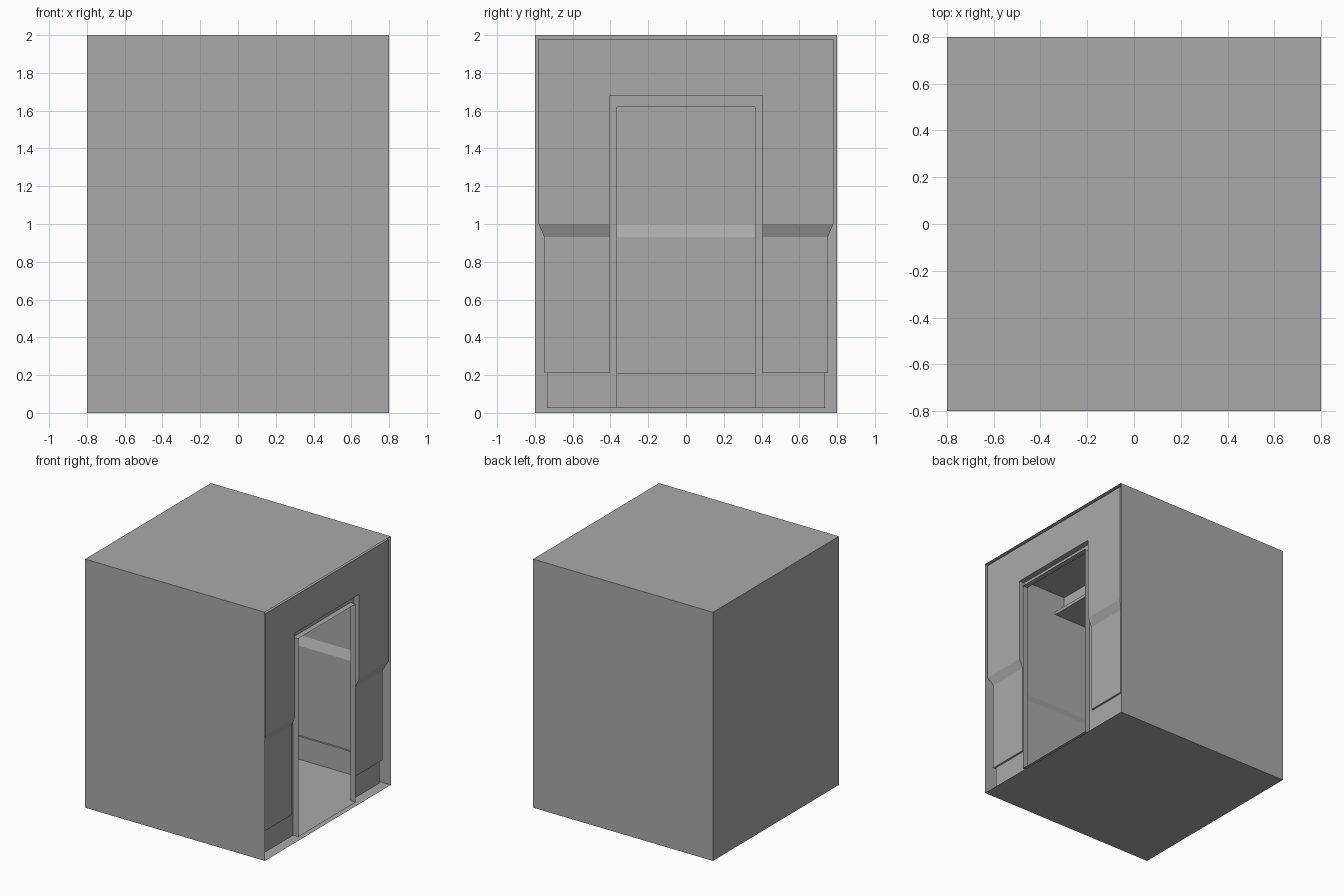
import bpy, bmesh

if "Cube" in bpy.data.objects:
    bpy.data.objects.remove(bpy.data.objects["Cube"], do_unlink=True)

grey = bpy.data.materials.new("plain_grey")
grey.use_nodes = True
grey.diffuse_color = (0.4, 0.4, 0.4, 1)
grey.node_tree.nodes["Principled BSDF"].inputs["Base Color"].default_value = (0.4, 0.4, 0.4, 1)

SHIFT = 0.012                 # the doorway wall sits slightly further out
TRIM_X = 0.735 + SHIFT        # trim plane, flush with the skirting
OUT_X = 0.78 + SHIFT          # outer end of the door passage
TRIM_Y, TRIM_Z = 0.405, 1.68
DOOR_Y, DOOR_Z = 0.365, 1.62
FLOOR, CEIL = 0.025, 1.98
# Wall section: half width, height
SECTION = [(0.735, FLOOR), (0.735, 0.21), (0.75, 0.21),
           (0.75, 0.93), (0.78, 1.0), (0.78, CEIL)]


def finish(name, bm):
    mesh = bpy.data.meshes.new(name)
    bm.to_mesh(mesh)
    bm.free()
    mesh.materials.append(grey)
    obj = bpy.data.objects.new(name, mesh)
    bpy.context.collection.objects.link(obj)
    return obj


def face(bm, points):
    return bm.faces.new([bm.verts.new(p) for p in points])


def block(name, x0, x1, y0, y1, z0, z1, open_side=False):
    bm = bmesh.new()
    bmesh.ops.create_cube(bm, size=1)
    for v in bm.verts:
        v.co = [lo + (c + 0.5) * (hi - lo) for c, lo, hi in
                zip(v.co, (x0, y0, z0), (x1, y1, z1))]
    if open_side:
        side = [f for f in bm.faces if f.normal.x > 0.9]
        bmesh.ops.delete(bm, geom=side, context='FACES_ONLY')
    return finish(name, bm)


# Outer casing, open on the doorway side
block("outer_casing", -0.8, 0.8, -0.8, 0.8, 0, 2, open_side=True)

# Inner room lining: stacked rectangular rings
bm = bmesh.new()
rings = [[bm.verts.new(p) for p in ((-w, -w, z), (w + SHIFT, -w, z),
                                    (w + SHIFT, w, z), (-w, w, z))]
         for w, z in SECTION]
for low, high in zip(rings, rings[1:]):
    for i in range(4):
        j = (i + 1) % 4
        bm.faces.new((low[j], low[i], high[i], high[j]))
bm.faces.new(rings[0])
bm.faces.new(rings[-1][::-1])

# Cut the doorway out of the +x wall
for co, no in (((0, -TRIM_Y, 0), (0, 1, 0)), ((0, TRIM_Y, 0), (0, 1, 0)),
               ((0, 0, TRIM_Z), (0, 0, 1))):
    wall = [f for f in bm.faces if f.calc_center_median().x > 0.7]
    parts = set(wall)
    for f in wall:
        parts.update(f.edges)
        parts.update(f.verts)
    bmesh.ops.bisect_plane(bm, geom=list(parts), plane_co=co, plane_no=no)
hole = []
for f in bm.faces:
    c = f.calc_center_median()
    if c.x > 0.7 and abs(c.y) < TRIM_Y - 0.01 and c.z < TRIM_Z:
        hole.append(f)
bmesh.ops.delete(bm, geom=hole, context='FACES')
finish("room_lining", bm)

# Door trim: flat surround with returns to the wall
bm = bmesh.new()
for s in (-1, 1):
    face(bm, [(TRIM_X, s * TRIM_Y, FLOOR), (TRIM_X, s * DOOR_Y, FLOOR),
              (TRIM_X, s * DOOR_Y, DOOR_Z), (TRIM_X, s * TRIM_Y, TRIM_Z)])
    profile = [(w + SHIFT, s * TRIM_Y, z) for w, z in SECTION[1:-1]]
    face(bm, profile + [(OUT_X, s * TRIM_Y, TRIM_Z), (TRIM_X, s * TRIM_Y, TRIM_Z)])
face(bm, [(TRIM_X, -TRIM_Y, TRIM_Z), (TRIM_X, -DOOR_Y, DOOR_Z),
          (TRIM_X, DOOR_Y, DOOR_Z), (TRIM_X, TRIM_Y, TRIM_Z)])
face(bm, [(TRIM_X, -TRIM_Y, TRIM_Z), (TRIM_X, TRIM_Y, TRIM_Z),
          (OUT_X, TRIM_Y, TRIM_Z), (OUT_X, -TRIM_Y, TRIM_Z)])
finish("door_trim", bm)

# Door passage: thin sleeve through the wall
bm = bmesh.new()
path = [(-DOOR_Y, FLOOR), (-DOOR_Y, DOOR_Z), (DOOR_Y, DOOR_Z), (DOOR_Y, FLOOR)]
for (ya, za), (yb, zb) in zip(path, path[1:] + path[:1]):
    face(bm, [(TRIM_X, ya, za), (TRIM_X, yb, zb), (OUT_X, yb, zb), (OUT_X, ya, za)])
finish("door_passage", bm)

# Lowered ceiling section with a projecting lip
block("ceiling_bulkhead", -0.78, 0.035, -0.78, 0.78, 1.825, CEIL)
block("bulkhead_lip", -0.78, 0.124, -0.78, 0.78, 1.80, 1.825)
